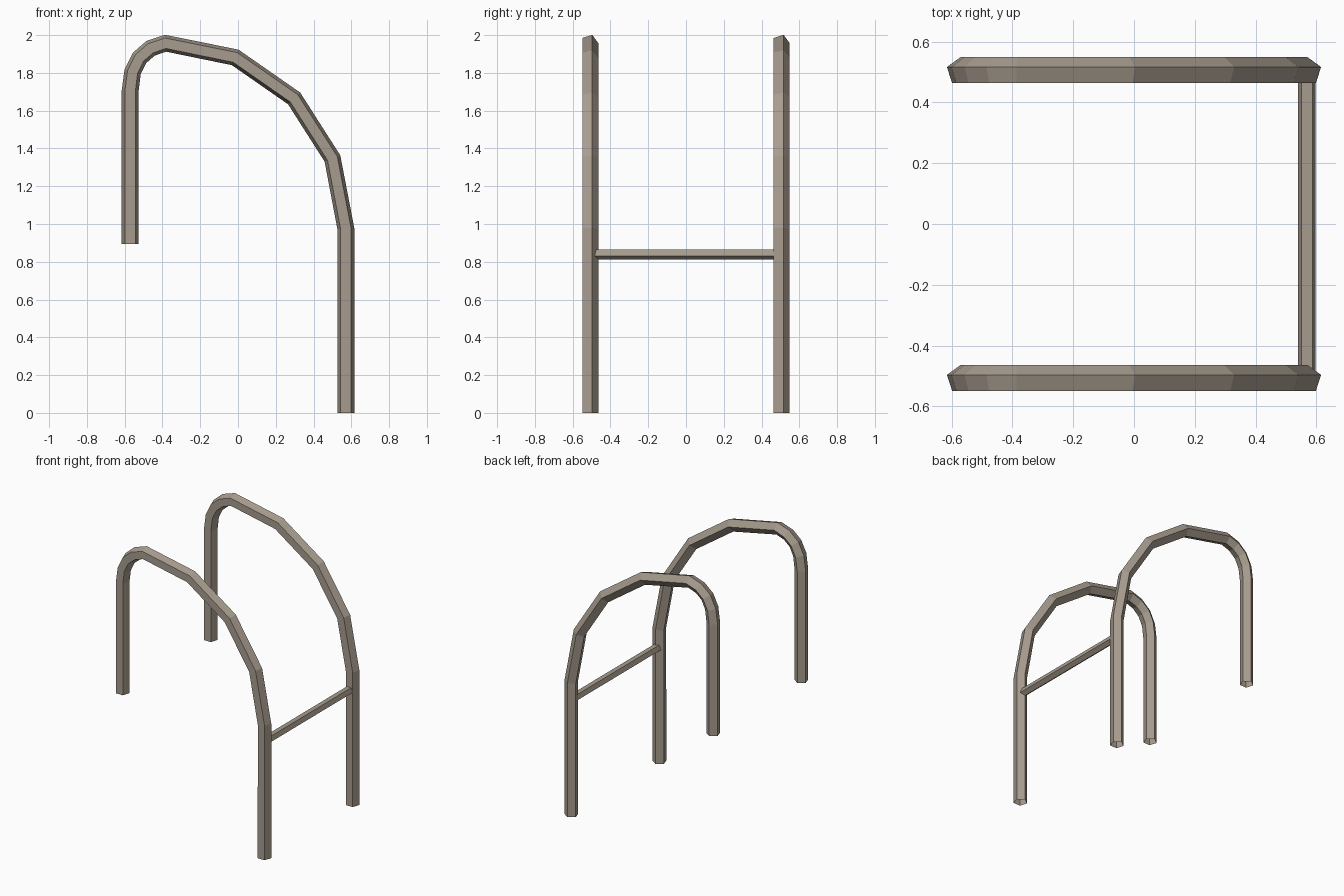
import bpy, bmesh, math
from mathutils import Vector

if "Cube" in bpy.data.objects:
    bpy.data.objects.remove(bpy.data.objects["Cube"])

metal = bpy.data.materials.new("warm grey metal")
metal.diffuse_color = (0.39, 0.335, 0.275, 1)
metal.use_nodes = True
metal.node_tree.nodes["Principled BSDF"].inputs["Base Color"].default_value = metal.diffuse_color


def tube(name, path, radius, apex):
    """Sweep an open-ended five-sided tube; 'apex' is the direction of one corner."""
    pts = [Vector(p) for p in path]
    apex = Vector(apex)
    bm = bmesh.new()
    rings = []
    for i, p in enumerate(pts):
        before = (p - pts[i - 1]).normalized() if i else Vector()
        after = (pts[i + 1] - p).normalized() if i < len(pts) - 1 else Vector()
        side = (before + after).normalized().cross(apex)
        ring = []
        for k in range(5):
            a = math.tau * k / 5
            ring.append(bm.verts.new(p + radius * (math.cos(a) * apex + math.sin(a) * side)))
        rings.append(ring)
    for r, s in zip(rings, rings[1:]):
        for k in range(5):
            j = (k + 1) % 5
            bm.faces.new((r[k], r[j], s[j], s[k]))
    bmesh.ops.recalc_face_normals(bm, faces=bm.faces)
    # an open tube: make sure the faces point away from the path
    f = bm.faces[:][0]
    if f.normal.dot(f.calc_center_median() - (pts[0] + pts[1]) / 2) < 0:
        bmesh.ops.reverse_faces(bm, faces=bm.faces)
    mesh = bpy.data.meshes.new(name)
    bm.to_mesh(mesh)
    bm.free()
    mesh.materials.append(metal)
    obj = bpy.data.objects.new(name, mesh)
    bpy.context.collection.objects.link(obj)
    return obj


# Side rail outline (x, z): short leg, tight bend, long sweep, long leg
outline = [(-0.571, 0.895), (-0.571, 1.705), (-0.558, 1.805), (-0.522, 1.879),
           (-0.463, 1.930), (-0.384, 1.957), (-0.015, 1.882), (0.297, 1.665),
           (0.500, 1.347), (0.571, 0.975), (0.571, 0.0)]

# Two hooped handrails
for name, y in (("front_handrail", -0.511), ("back_handrail", 0.502)):
    tube(name, [(x, y, z) for x, z in outline], 0.047, (0, 1, 0))

# Crossbar between the long legs
tube("crossbar", [(0.569, -0.511, 0.841), (0.569, 0.502, 0.841)], 0.03, (0, 0, -1))
